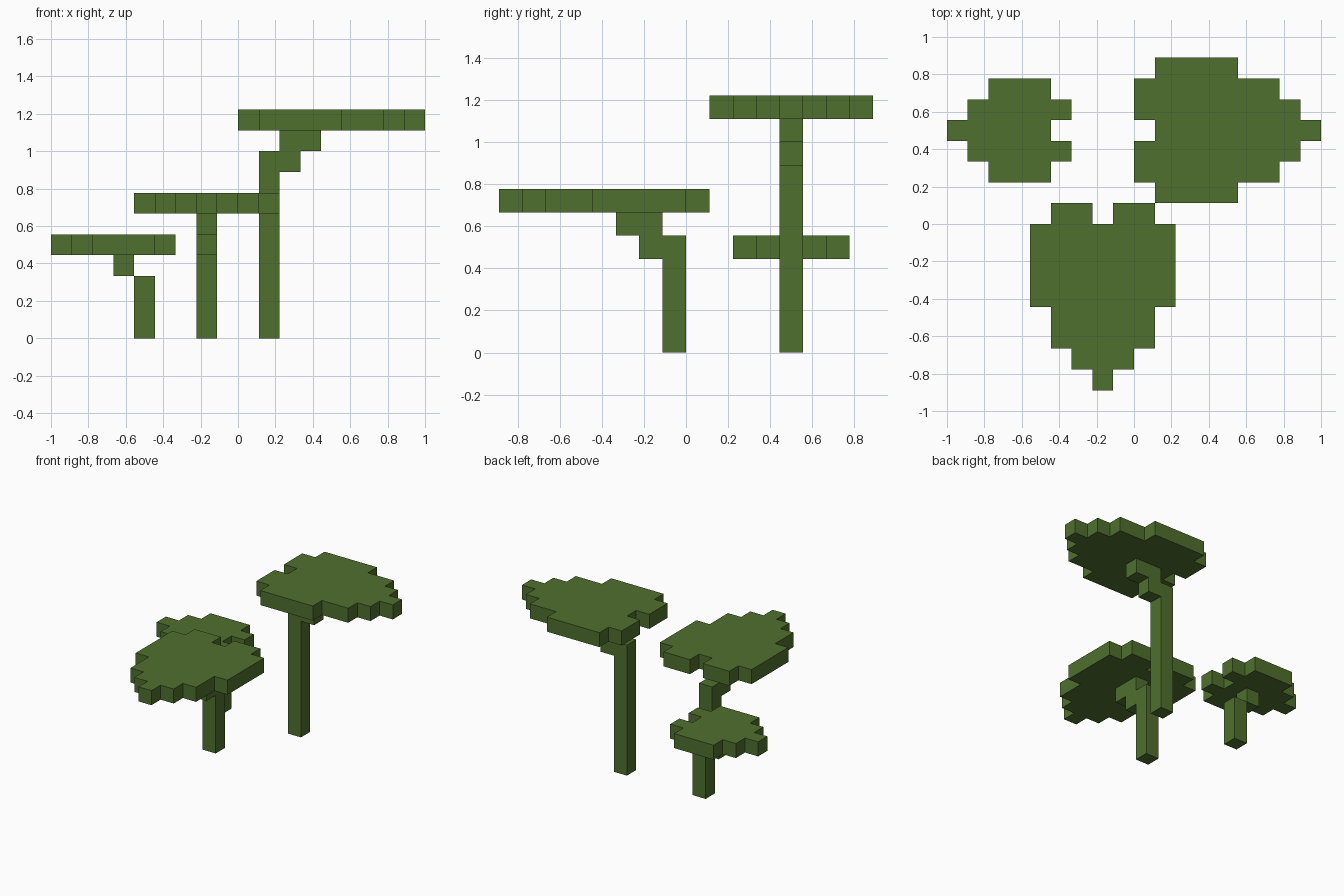
import bpy, bmesh
from mathutils import Vector

if "Cube" in bpy.data.objects:
    bpy.data.objects.remove(bpy.data.objects["Cube"])

U = 1 / 9  # one voxel

green = bpy.data.materials.new("leaf_green")
green.diffuse_color = (0.078, 0.162, 0.027, 1)
green.use_nodes = True
green.node_tree.nodes["Principled BSDF"].inputs["Base Color"].default_value = green.diffuse_color


def prism(name, loops, depth):
    """Extrude flat point loops (voxel units) along the depth vector."""
    bm = bmesh.new()
    for loop in loops:
        face = bm.faces.new([bm.verts.new(Vector(p) * U) for p in loop])
        new = bmesh.ops.extrude_face_region(bm, geom=[face], use_keep_orig=True)["geom"]
        bmesh.ops.translate(bm, vec=Vector(depth) * U,
                            verts=[g for g in new if isinstance(g, bmesh.types.BMVert)])
    bmesh.ops.recalc_face_normals(bm, faces=bm.faces)
    mesh = bpy.data.meshes.new(name)
    bm.to_mesh(mesh)
    bm.free()
    mesh.materials.append(green)
    bpy.context.collection.objects.link(bpy.data.objects.new(name, mesh))


def lily_pad(name, along, across, centre, z, half, stems):
    """half: (distance along, half width) outline; stems: (distance along, height) profiles."""
    a, c = Vector(along), Vector(across)
    at = lambda t, w, h: a * t + c * (centre + w) + Vector((0, 0, h))
    outline = half + [(t, -w) for t, w in reversed(half)]
    prism(name + "_pad", [[at(t, w, z) for t, w in outline]], (0, 0, 1))
    prism(name + "_stem", [[at(t, -0.5, h) for t, h in s] for s in stems], c)


# Tall pad, pointing right
lily_pad("tall", (1, 0, 0), (0, 1, 0), 4.5, 10,
         [(1, .5), (0, .5), (0, 2.5), (1, 2.5), (1, 3.5), (5, 3.5), (5, 2.5),
          (7, 2.5), (7, 1.5), (8, 1.5), (8, .5), (9, .5)],
         [[(1, 0), (2, 0), (2, 8), (3, 8), (3, 9), (4, 9), (4, 10), (2, 10), (2, 9), (1, 9)]])

# Middle pad, pointing to the front
lily_pad("middle", (0, -1, 0), (1, 0, 0), -1.5, 6,
         [(0, .5), (-1, .5), (-1, 2.5), (0, 2.5), (0, 3.5), (4, 3.5), (4, 2.5),
          (6, 2.5), (6, 1.5), (7, 1.5), (7, .5), (8, .5)],
         [[(0, 0), (1, 0), (1, 4), (2, 4), (2, 5), (3, 5), (3, 6), (1, 6), (1, 5), (0, 5)]])

# Low pad, pointing left, stem in two stepped blocks
lily_pad("low", (-1, 0, 0), (0, 1, 0), 4.5, 4,
         [(4, .5), (3, .5), (3, 1.5), (4, 1.5), (4, 2.5), (7, 2.5), (7, 1.5),
          (8, 1.5), (8, .5), (9, .5)],
         [[(4, 0), (5, 0), (5, 3), (4, 3)], [(5, 3), (6, 3), (6, 4), (5, 4)]])
